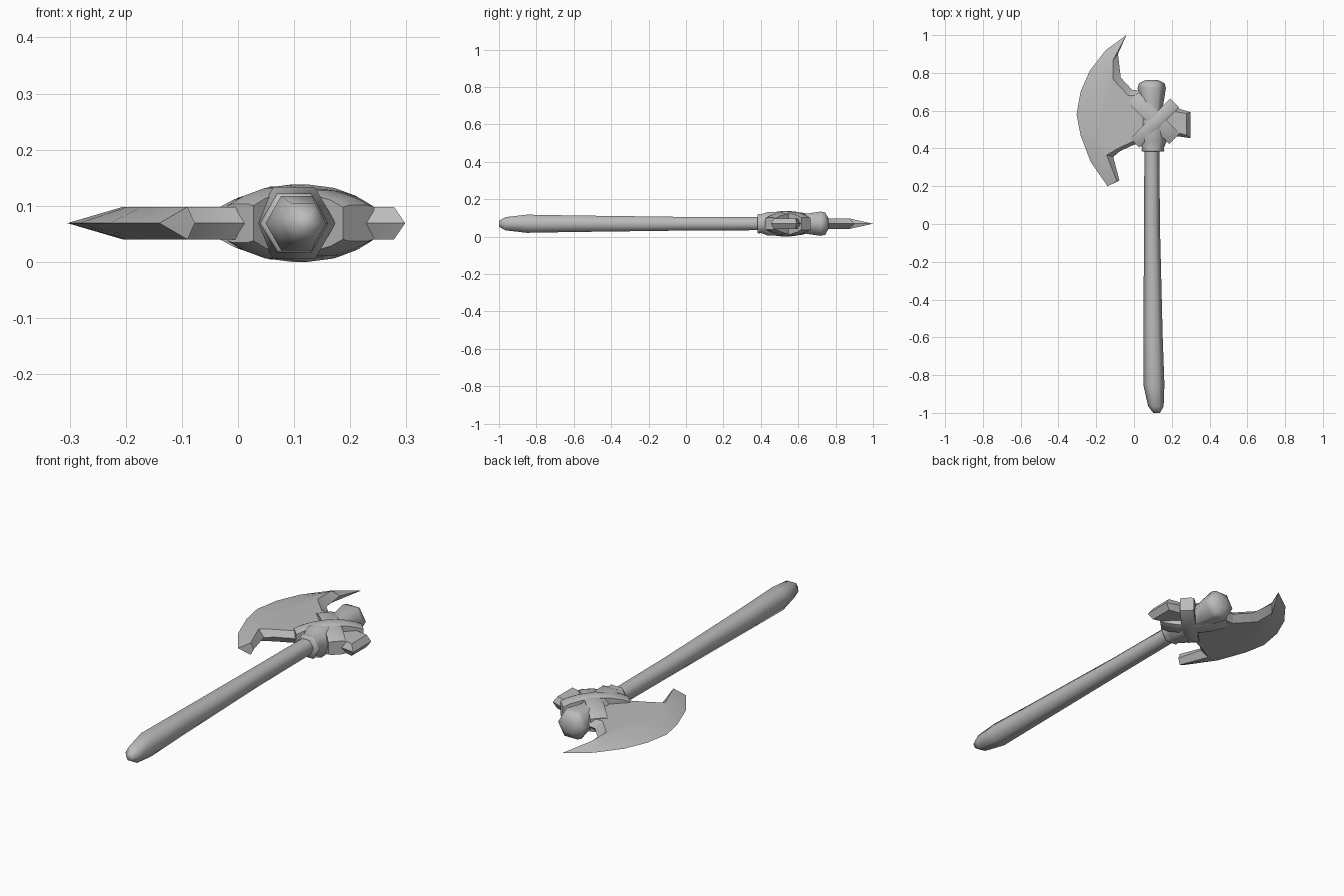
import bpy, bmesh, math
from mathutils import Vector, Matrix

cube = bpy.data.objects.get("Cube")
if cube:
    bpy.data.objects.remove(cube, do_unlink=True)

MID = 0.069  # height of the symmetry plane

grey = bpy.data.materials.new("plain grey")
grey.use_nodes = True
grey.diffuse_color = (0.5, 0.5, 0.5, 1)
grey.node_tree.nodes["Principled BSDF"].inputs["Base Color"].default_value = (0.5, 0.5, 0.5, 1)


def finish(bm, name, angle):
    """Clean the mesh and turn it into a smooth-by-angle object."""
    bmesh.ops.remove_doubles(bm, verts=bm.verts, dist=0.0005)
    bmesh.ops.recalc_face_normals(bm, faces=bm.faces)
    mesh = bpy.data.meshes.new(name)
    bm.to_mesh(mesh)
    bm.free()
    mesh.materials.append(grey)
    obj = bpy.data.objects.new(name, mesh)
    bpy.context.collection.objects.link(obj)
    bpy.ops.object.select_all(action='DESELECT')
    obj.select_set(True)
    bpy.context.view_layer.objects.active = obj
    bpy.ops.object.shade_smooth_by_angle(angle=math.radians(angle))
    return obj


def loft(name, rings, angle):
    """Bridge equal rings of points and cap both ends."""
    bm = bmesh.new()
    loops = [[bm.verts.new(p) for p in ring] for ring in rings]
    n = len(loops[0])
    for a, b in zip(loops, loops[1:]):
        for i in range(n):
            j = (i + 1) % n
            bm.faces.new((a[i], a[j], b[j], b[i]))
    bm.faces.new(loops[0])
    bm.faces.new(loops[-1])
    return finish(bm, name, angle)


def turned(name, stations, angle):
    """Six-sided bar along y from (y, centre x, radius)."""
    rings = []
    for y, cx, r in stations:
        rings.append([(cx + r * math.cos(k * math.pi / 3), y,
                       MID + r * math.sin(k * math.pi / 3)) for k in range(6)])
    return loft(name, rings, angle)


def plate(name, pairs, half=0.029):
    """Mirrored plate: outline on the middle plane, inset outline on both faces."""
    face = [p[1] for p in pairs]
    edge = [p[0] for p in pairs]
    rings = [[(x, y, MID + h) for x, y in pts]
             for pts, h in ((face, half), (edge, 0), (face, -half))]
    return loft(name, rings, 25)


def strap(name, centre, degrees, length, width, height):
    """Rounded band wrapped diagonally round the head."""
    half = [(1, 0.5), (0.8, 0.71), (0.45, 0.91), (0, 1),
            (-0.45, 0.91), (-0.8, 0.71), (-1, 0.5)]
    loop = half + [(u, -h) for u, h in reversed(half)]
    turn = Matrix.Rotation(math.radians(degrees), 3, 'Z')
    origin = Vector((*centre, MID))
    rings = []
    # slightly thinner at the rims than along the middle
    for v, k in ((-0.5, 0.9), (-0.3, 1), (0.3, 1), (0.5, 0.9)):
        rings.append([origin + turn @ Vector((u * length, v * width, h * height * k))
                      for u, h in loop])
    return loft(name, rings, 35)


# Shaft with a swollen grip
turned("handle", [(-1, 0.12, 0.018), (-0.965, 0.116, 0.041), (-0.85, 0.105, 0.056),
                  (-0.6, 0.101, 0.051), (0, 0.095, 0.042), (0.4, 0.095, 0.04)], 65)

# Socket collar and flared knob above it
turned("head_socket", [(0.383, 0.1, 0.056), (0.39, 0.1, 0.061), (0.4, 0.1, 0.057),
                       (0.44, 0.1, 0.074), (0.53, 0.1, 0.07), (0.62, 0.095, 0.058),
                       (0.72, 0.094, 0.075), (0.745, 0.094, 0.068), (0.763, 0.094, 0.03)], 65)

# Crescent blade
low_tip, high_tip = (-0.09, 0.225), (-0.11, 0.87)
plate("blade", [
    ((-0.04, 1.0), high_tip),
    ((-0.15, 0.92), (-0.13, 0.83)),
    ((-0.235, 0.81), (-0.165, 0.76)),
    ((-0.283, 0.70), (-0.195, 0.67)),
    ((-0.304, 0.58), (-0.205, 0.57)),
    ((-0.283, 0.47), (-0.198, 0.48)),
    ((-0.23, 0.33), (-0.17, 0.37)),
    ((-0.14, 0.20), low_tip),
    ((-0.077, 0.23), low_tip),
    ((-0.11, 0.355), (-0.145, 0.365)),
    ((-0.075, 0.385), (-0.085, 0.40)),
    ((0, 0.42), (0, 0.44)),
    ((0.1, 0.43), (0.1, 0.45)),
    ((0.1, 0.70), (0.1, 0.68)),
    ((-0.01, 0.71), (-0.03, 0.68)),
    ((-0.07, 0.775), (-0.11, 0.765)),
    ((-0.085, 0.90), high_tip),
])

# Blunt poll on the other side
plate("poll", [
    ((0.1, 0.44), (0.1, 0.46)),
    ((0.225, 0.465), (0.225, 0.485)),
    ((0.298, 0.455), (0.278, 0.47)),
    ((0.298, 0.592), (0.278, 0.585)),
    ((0.225, 0.615), (0.22, 0.595)),
    ((0.1, 0.62), (0.1, 0.6)),
])

# Crossed bindings
strap("upper_strap", (0.11, 0.535), 45, 0.15, 0.066, 0.069)
strap("lower_strap", (0.105, 0.56), -45, 0.155, 0.078, 0.064)
